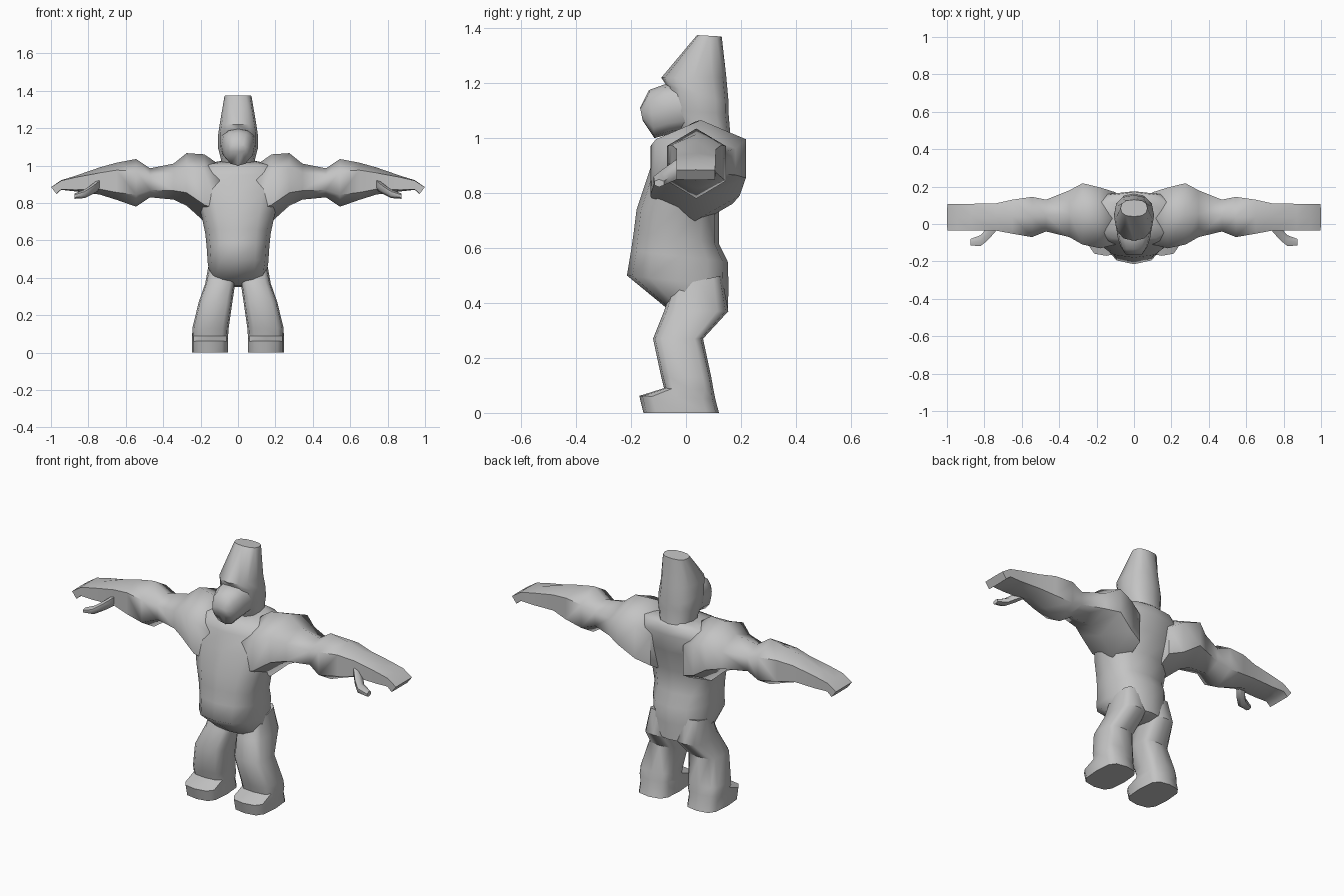
import bpy, bmesh, math
from mathutils import Vector

grey = bpy.data.materials.new("plain grey")
grey.diffuse_color = (0.55, 0.55, 0.55, 1)


def loft(name, rings, mirror=False, angle=60):
    """Skin a list of rings (equal point counts), cap both ends."""
    bm = bmesh.new()
    vs = [[bm.verts.new(p) for p in r] for r in rings]
    n = len(vs[0])
    for a, b in zip(vs, vs[1:]):
        for i in range(n):
            j = (i + 1) % n
            bm.faces.new((a[i], a[j], b[j], b[i]))
    bm.faces.new(vs[0])
    bm.faces.new(vs[-1])
    bmesh.ops.recalc_face_normals(bm, faces=bm.faces)
    me = bpy.data.meshes.new(name)
    bm.to_mesh(me)
    bm.free()
    me.materials.append(grey)
    ob = bpy.data.objects.new(name, me)
    bpy.context.collection.objects.link(ob)
    bpy.ops.object.select_all(action='DESELECT')
    ob.select_set(True)
    bpy.context.view_layer.objects.active = ob
    bpy.ops.object.shade_smooth_by_angle(angle=math.radians(angle))
    if mirror:
        ob.modifiers.new("Mirror", 'MIRROR')
    return ob


def ring(cx, hw, f, b, n=12, p=0.8):
    """Tilted superellipse from front point f to back point b (y, z)."""
    out = []
    for i in range(n):
        a = 2 * math.pi * i / n
        c, s = math.cos(a), math.sin(a)
        u = math.copysign(abs(c) ** p, c) if abs(c) > 1e-6 else 0
        v = math.copysign(abs(s) ** p, s) if abs(s) > 1e-6 else 0
        t = (v + 1) / 2
        out.append(Vector((cx + hw * u, f[0] + (b[0] - f[0]) * t, f[1] + (b[1] - f[1]) * t)))
    return out


def hexring(x, y0, y1, z0, z1, k=0.5, slant=0):
    """Hexagon across the arm; k is how square its sides are."""
    ym, zm, h = (y0 + y1) / 2, (z0 + z1) / 2, (z1 - z0) / 2
    pts = [(ym, 1), (y1, k), (y1, -k), (ym, -1), (y0, -k), (y0, k)]
    return [Vector((x + slant * v, y, zm + h * v)) for y, v in pts]


# Torso with forward belly
loft("torso", [ring(0, *r) for r in [
    (0.10, (-0.01, 0.36), (0.10, 0.35)),
    (0.145, (-0.075, 0.385), (0.152, 0.37)),
    (0.162, (-0.215, 0.50), (0.155, 0.46)),
    (0.168, (-0.20, 0.59), (0.152, 0.55)),
    (0.175, (-0.19, 0.66), (0.12, 0.615)),
    (0.197, (-0.18, 0.74), (0.12, 0.74)),
    (0.235, (-0.14, 0.86), (0.155, 0.86)),
    (0.25, (-0.11, 0.95), (0.175, 0.96)),
    (0.20, (-0.09, 1.0), (0.17, 1.01)),
    (0.09, (-0.03, 1.015), (0.15, 1.03))]])

# Skull with tall flat crest
loft("skull", [ring(0, *r) for r in [
    (0.072, (0.04, 1.375), (0.13, 1.37)),
    (0.098, (-0.09, 1.22), (0.147, 1.22)),
    (0.107, (-0.07, 1.19), (0.155, 1.13)),
    (0.107, (-0.06, 1.10), (0.155, 1.09)),
    (0.09, (-0.03, 1.03), (0.16, 1.03)),
    (0.10, (0.0, 0.97), (0.165, 0.97))]], angle=50)

# Muzzle and jaw, lofted forwards
loft("muzzle", [ring(0, *r) for r in [
    (0.098, (0.03, 1.03), (-0.02, 1.20)),
    (0.088, (-0.06, 1.015), (-0.08, 1.195)),
    (0.07, (-0.115, 1.0), (-0.135, 1.175)),
    (0.045, (-0.158, 1.065), (-0.167, 1.11))]])

# Legs and feet
loft("leg", [ring(*r, n=12, p=0.6) for r in [
    (0.08, 0.075, (-0.05, 0.46), (0.13, 0.50)),
    (0.095, 0.08, (-0.08, 0.37), (0.154, 0.37)),
    (0.12, 0.09, (-0.12, 0.27), (0.062, 0.27)),
    (0.147, 0.097, (-0.09, 0.13), (0.092, 0.13)),
    (0.149, 0.096, (-0.08, 0.09), (0.10, 0.085)),
    (0.149, 0.096, (-0.17, 0.062), (0.107, 0.05)),
    (0.149, 0.096, (-0.155, 0.0), (0.12, 0.0))]], mirror=True, angle=50)

# Arms: shoulder, upper arm, flared forearm, flat hand
loft("arm", [hexring(*r) for r in [
    (0.10, -0.11, 0.17, 0.68, 1.005),
    (0.18, -0.13, 0.195, 0.70, 1.06),
    (0.275, -0.11, 0.218, 0.785, 1.066),
    (0.345, -0.07, 0.18, 0.818, 1.01),
    (0.47, -0.04, 0.13, 0.83, 0.985),
    (0.545, -0.07, 0.145, 0.78, 1.035),
    (0.65, -0.052, 0.13, 0.817, 1.015, 0.6),
    (0.74, -0.035, 0.11, 0.845, 0.99, 0.6),
    (0.87, -0.035, 0.108, 0.862, 0.945, 0.8),
    (0.945, -0.035, 0.107, 0.87, 0.922, 0.9),
    (0.985, -0.035, 0.106, 0.848, 0.885, 0.95, 0.014)]], mirror=True)

# Thumbs, reaching forwards and down
loft("thumb", [hexring(*r) for r in [
    (0.74, -0.04, 0.02, 0.87, 0.935),
    (0.78, -0.085, -0.015, 0.845, 0.90),
    (0.82, -0.118, -0.06, 0.826, 0.872),
    (0.875, -0.115, -0.08, 0.822, 0.85)]], mirror=True)
